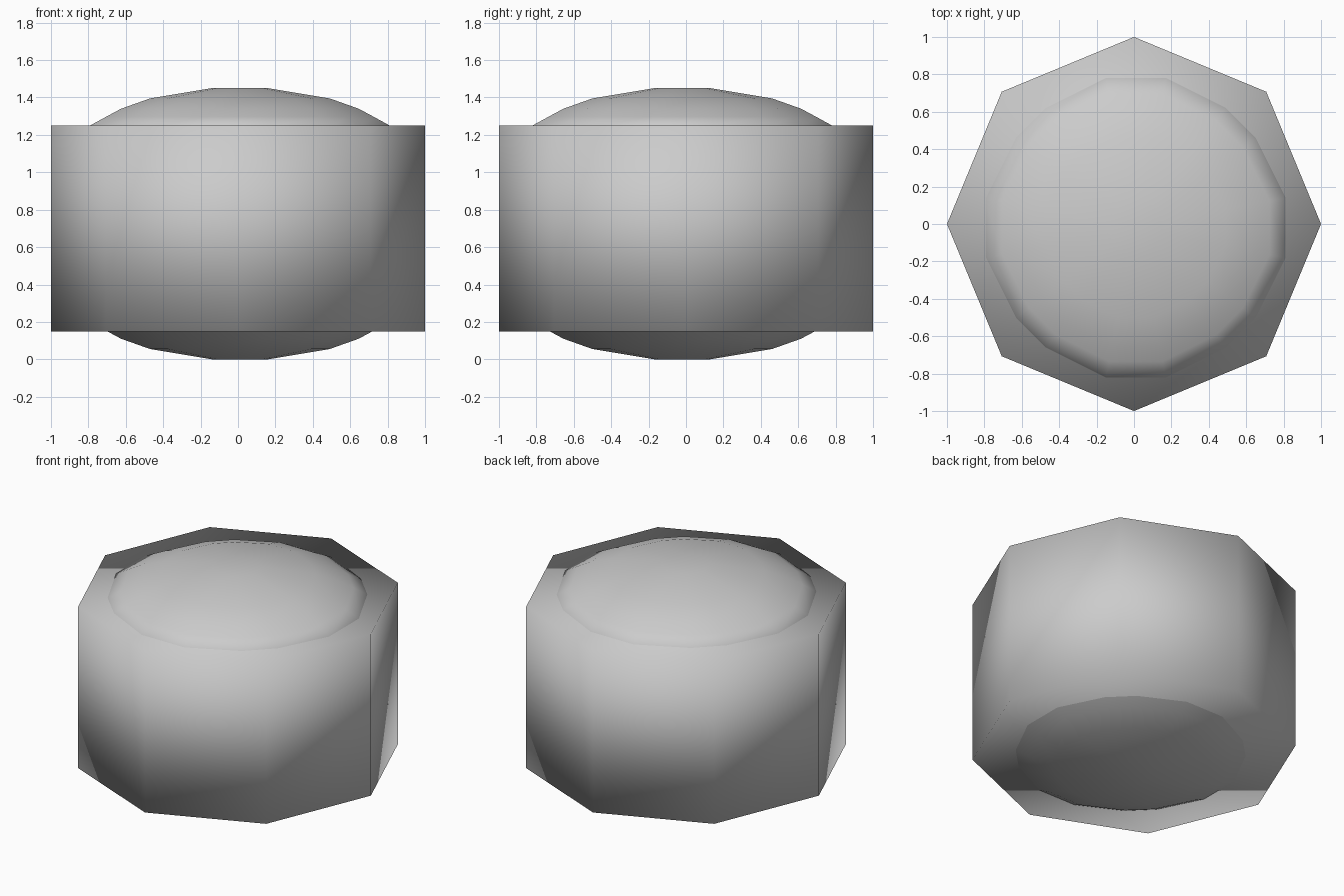
import bpy, bmesh

if "Cube" in bpy.data.objects:
    bpy.data.objects.remove(bpy.data.objects["Cube"])


def finish(name, bm):
    bmesh.ops.recalc_face_normals(bm, faces=bm.faces)
    for f in bm.faces:
        f.smooth = True
    mesh = bpy.data.meshes.new(name)
    bm.to_mesh(mesh)
    bm.free()
    obj = bpy.data.objects.new(name, mesh)
    bpy.context.collection.objects.link(obj)
    return obj


# Outer eight-sided shell, corners on the axes, softly shaded
bm = bmesh.new()
bmesh.ops.create_cone(bm, cap_ends=True, segments=8, radius1=1, radius2=1, depth=1.1)
shell = finish("octagonal_shell", bm)
shell.location.z = 0.70

# Inner domed core: a coarse sixteen-sided outline stacked in rings
quarter = [(1, 0.2), (0.8, 0.6), (0.6, 0.8), (0.2, 1)]
outline = []
for _ in range(4):
    outline += quarter
    quarter = [(-y, x) for x, y in quarter]

dome = [(0.15, 0.0), (0.48, 0.055), (0.635, 0.11), (0.715, 0.153), (0.81, 0.205)]
rings = [(r, d) for r, d in dome] + [(r, 1.45 - d) for r, d in reversed(dome)]

bm = bmesh.new()
loops = [[bm.verts.new((x * r + 0.01, y * r - 0.02, z)) for x, y in outline]
         for r, z in rings]
n = len(outline)
for a, b in zip(loops, loops[1:]):
    for i in range(n):
        j = (i + 1) % n
        bm.faces.new((a[i], a[j], b[j], b[i]))
bm.faces.new(loops[0])
bm.faces.new(loops[-1])
finish("domed_core", bm)
